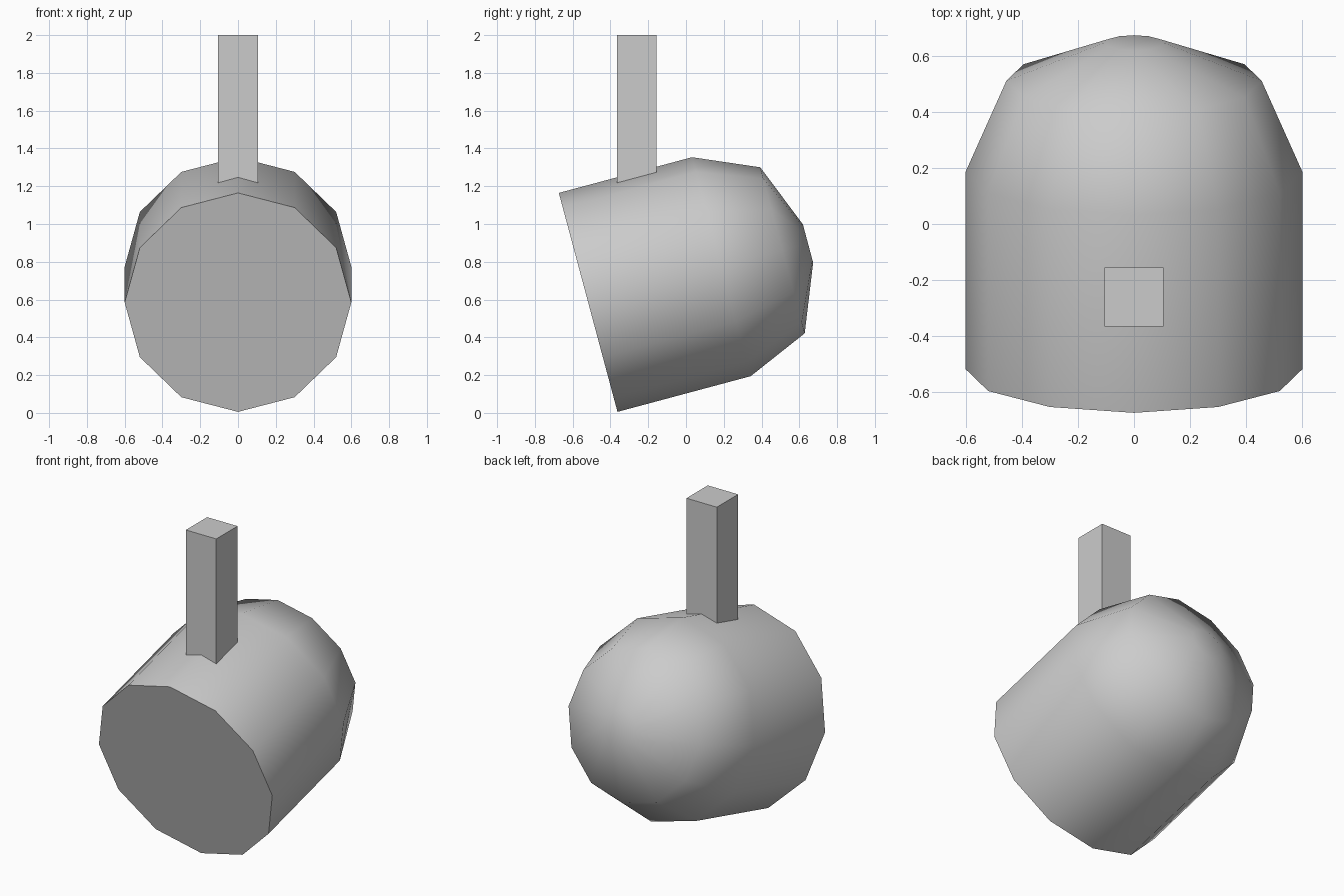
import bpy, bmesh
from math import sin, cos, pi, radians
from mathutils import Matrix

old = bpy.data.objects.get("Cube")
if old:
    bpy.data.objects.remove(old, do_unlink=True)

grey = bpy.data.materials.new("plain grey")
grey.use_nodes = True
grey.diffuse_color = (0.6, 0.6, 0.6, 1)
grey.node_tree.nodes["Principled BSDF"].inputs["Base Color"].default_value = (0.6, 0.6, 0.6, 1)


def finish(name, bm):
    bmesh.ops.recalc_face_normals(bm, faces=bm.faces)
    mesh = bpy.data.meshes.new(name)
    bm.to_mesh(mesh)
    bm.free()
    mesh.materials.append(grey)
    obj = bpy.data.objects.new(name, mesh)
    bpy.context.collection.objects.link(obj)
    return obj


# Tilted twelve-sided body: rings of (distance along axis, radius)
SIDES = 12
PROFILE = [(0, 0.6), (0.73, 0.6), (1.065, 0.455), (1.205, 0.105)]
bm = bmesh.new()
rings = [[bm.verts.new((r * sin(2 * pi * i / SIDES), r * cos(2 * pi * i / SIDES), t))
          for i in range(SIDES)] for t, r in PROFILE]
for a, b in zip(rings, rings[1:]):
    for i in range(SIDES):
        j = (i + 1) % SIDES
        bm.faces.new((a[i], a[j], b[j], b[i]))
bm.faces.new(rings[0])
bm.faces.new(rings[-1])
body = finish("body", bm)
body.matrix_world = Matrix.Translation((0, -0.518, 0.585)) @ Matrix.Rotation(radians(-75), 4, "X")

# Smooth sides and rounded back, with a crisp front rim
bpy.ops.object.select_all(action="DESELECT")
body.select_set(True)
bpy.context.view_layer.objects.active = body
bpy.ops.object.shade_smooth_by_angle(angle=radians(60))

# Square upright post sunk into the top of the body
bm = bmesh.new()
bmesh.ops.create_cube(bm, size=1)
bmesh.ops.scale(bm, vec=(0.21, 0.21, 0.85), verts=bm.verts)
bmesh.ops.translate(bm, vec=(0, -0.26, 1.575), verts=bm.verts)
finish("post", bm)
